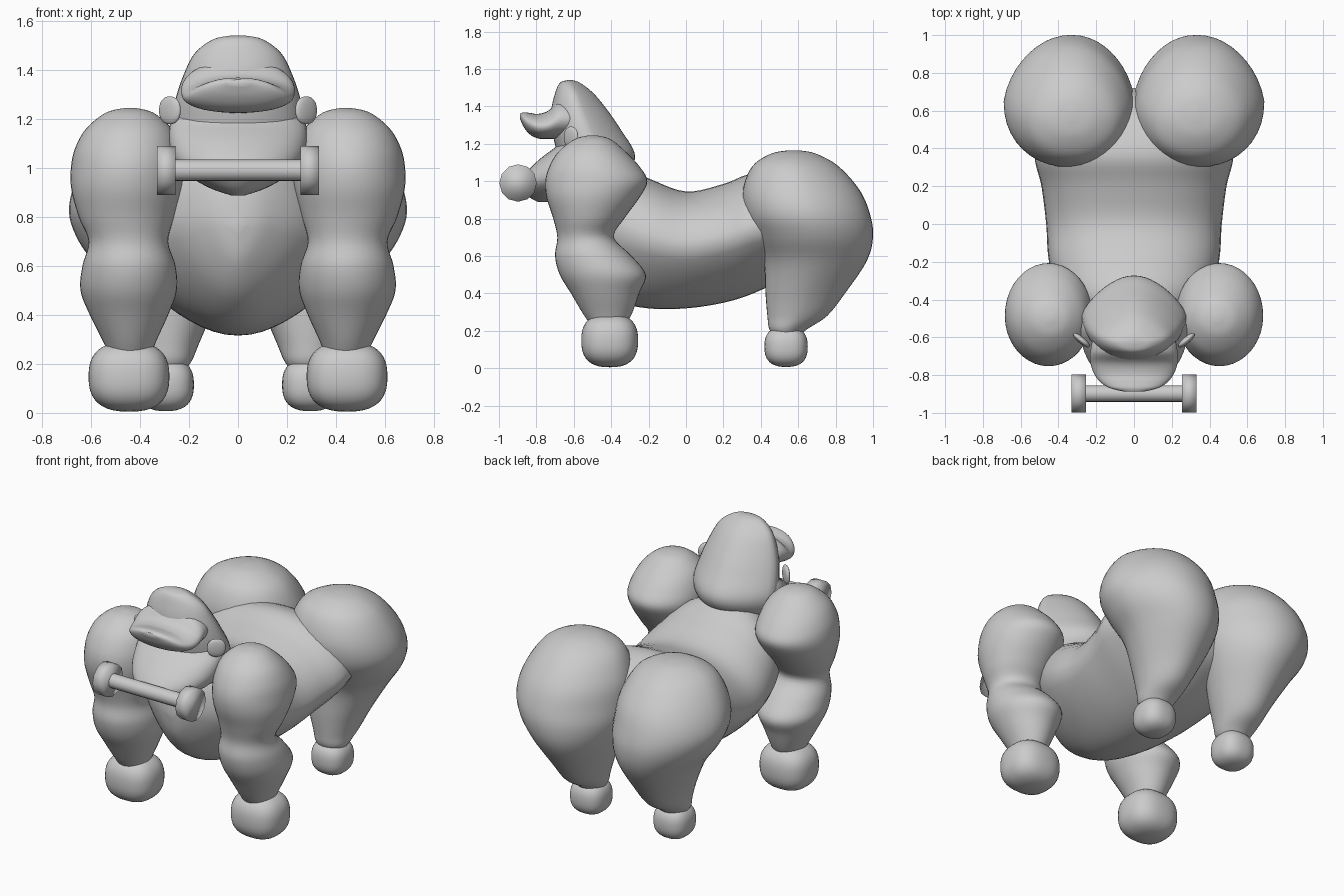
import bpy, bmesh, math
from mathutils import Vector, Matrix

grey = bpy.data.materials.new("plain grey")
grey.diffuse_color = (0.6, 0.6, 0.6, 1)


def finish(bm, name, angle=60):
    """Turn a bmesh into a smooth shaded grey object."""
    bmesh.ops.recalc_face_normals(bm, faces=bm.faces)
    mesh = bpy.data.meshes.new(name)
    bm.to_mesh(mesh)
    bm.free()
    mesh.materials.append(grey)
    ob = bpy.data.objects.new(name, mesh)
    bpy.context.collection.objects.link(ob)
    bpy.ops.object.select_all(action='DESELECT')
    ob.select_set(True)
    bpy.context.view_layer.objects.active = ob
    bpy.ops.object.shade_smooth_by_angle(angle=math.radians(angle))
    return ob


def power(v, e):
    return math.copysign(abs(v) ** e, v)


def spline(rows, steps):
    """Catmull-Rom interpolation through the section rows."""
    out = []
    n = len(rows)
    for i in range(n - 1):
        p = [rows[max(i - 1, 0)], rows[i], rows[i + 1], rows[min(i + 2, n - 1)]]
        for s in range(steps):
            t = s / steps
            out.append([0.5 * (2 * b + (c - a) * t + (2 * a - 5 * b + 4 * c - d) * t * t
                               + (3 * b - a - 3 * c + d) * t ** 3) for a, b, c, d in zip(*p)])
    out.append(list(rows[-1]))
    return out


def loft(name, rows, axis='z', exponent=2.0, side=1, high=0, low=0, segments=40, steps=5):
    """Skin of rounded sections; row = (position, x min, x max, other min, other max).
    high and low narrow the upper or lower end of the other axis."""
    bm = bmesh.new()
    rings = []
    for t, x0, x1, o0, o1 in spline(rows, steps):
        ring = []
        for k in range(segments):
            a = math.tau * k / segments
            c, s = math.cos(a), math.sin(a)
            narrow = 1 - (high * s if s > 0 else -low * s)
            x = (x0 + x1) / 2 + (x1 - x0) / 2 * power(c, 2 / exponent) * narrow
            o = (o0 + o1) / 2 + (o1 - o0) / 2 * power(s, 2 / exponent)
            ring.append(bm.verts.new((side * x, o, t) if axis == 'z' else (side * x, t, o)))
        rings.append(ring)
    for r, q in zip(rings, rings[1:]):
        for k in range(segments):
            j = (k + 1) % segments
            bm.faces.new((r[k], r[j], q[j], q[k]))
    bm.faces.new(rings[0])
    bm.faces.new(rings[-1])
    return finish(bm, name)


def rounded_block(name, center, radii, exponent=2.55, turn=0):
    """Ball pushed towards a box shape, turned about z."""
    bm = bmesh.new()
    bmesh.ops.create_cube(bm, size=2)
    bmesh.ops.subdivide_edges(bm, edges=bm.edges[:], cuts=9, use_grid_fill=True)
    spin = Matrix.Rotation(turn, 3, 'Z')
    for v in bm.verts:
        d = v.co.normalized()
        k = sum(abs(c) ** exponent for c in d) ** (-1 / exponent)
        v.co = Vector(center) + spin @ Vector([r * k * e for r, e in zip(radii, d)])
    return finish(bm, name)


def rod(name, x0, x1, radius, y, z, sides, angle):
    """Cylinder lying along x."""
    bm = bmesh.new()
    bmesh.ops.create_cone(bm, cap_ends=True, segments=sides, radius1=radius,
                          radius2=radius, depth=x1 - x0)
    for v in bm.verts:
        v.co = Vector((v.co.z + (x0 + x1) / 2, v.co.x + y, v.co.y + z))
    return finish(bm, name, angle)


# Torso, from chest to rump
loft("body", [
    (-0.68, -0.02, 0.02, 0.74, 0.78), (-0.65, -0.12, 0.12, 0.61, 0.95),
    (-0.55, -0.26, 0.26, 0.47, 1.05), (-0.38, -0.39, 0.39, 0.36, 1.09),
    (-0.20, -0.45, 0.45, 0.32, 1.015), (0.0, -0.465, 0.465, 0.32, 0.945),
    (0.20, -0.49, 0.49, 0.35, 0.985), (0.36, -0.525, 0.525, 0.40, 1.04),
    (0.52, -0.48, 0.48, 0.48, 0.99), (0.66, -0.32, 0.32, 0.58, 0.88),
    (0.72, -0.02, 0.02, 0.70, 0.74)], axis='y', exponent=2.1, low=0.36)

# Arms and legs, mirrored left and right
for side, tag in ((1, "left"), (-1, "right")):
    loft("arm_" + tag, [
        (1.245, 0.42, 0.46, -0.52, -0.48), (1.225, 0.345, 0.54, -0.595, -0.405),
        (1.16, 0.27, 0.62, -0.68, -0.325), (1.08, 0.235, 0.665, -0.73, -0.25),
        (1.0, 0.222, 0.682, -0.752, -0.207), (0.91, 0.23, 0.68, -0.745, -0.25),
        (0.80, 0.26, 0.65, -0.71, -0.33),
        (0.70, 0.285, 0.61, -0.688, -0.385), (0.60, 0.255, 0.635, -0.70, -0.29),
        (0.50, 0.25, 0.643, -0.675, -0.215), (0.40, 0.285, 0.605, -0.615, -0.25),
        (0.29, 0.335, 0.55, -0.55, -0.29), (0.22, 0.36, 0.52, -0.50, -0.33)], side=side)
    rounded_block("hand_" + tag, (0.445 * side, -0.408, 0.148), (0.165, 0.152, 0.143))

    # Haunch flowing into the shin
    loft("leg_" + tag, [
        (1.165, 0.31, 0.35, 0.55, 0.60), (1.147, 0.20, 0.46, 0.455, 0.695),
        (1.08, 0.085, 0.575, 0.355, 0.815), (0.95, 0.015, 0.66, 0.303, 0.93),
        (0.82, 0.0, 0.69, 0.315, 0.985), (0.70, 0.005, 0.65, 0.365, 1.0),
        (0.57, 0.045, 0.56, 0.415, 0.965), (0.40, 0.11, 0.47, 0.425, 0.85),
        (0.28, 0.16, 0.42, 0.435, 0.755), (0.21, 0.19, 0.395, 0.445, 0.65),
        (0.16, 0.23, 0.36, 0.48, 0.59)], exponent=2.15, side=side, high=0.18)
    rounded_block("foot_" + tag, (0.295 * side, 0.535, 0.115), (0.115, 0.116, 0.108))

    # Thin ear, angled outwards to the back
    rounded_block("ear_" + tag, (0.278 * side, -0.615, 1.235), (0.055, 0.018, 0.057), 2.2,
                  turn=math.radians(40 * side))

# Skull sloping back to a pointed nape
loft("head", [
    (1.54, -0.03, 0.03, -0.635, -0.605), (1.525, -0.10, 0.10, -0.675, -0.565),
    (1.47, -0.175, 0.175, -0.70, -0.495), (1.38, -0.222, 0.222, -0.72, -0.42),
    (1.27, -0.258, 0.258, -0.715, -0.345), (1.15, -0.278, 0.278, -0.69, -0.275),
    (1.06, -0.265, 0.265, -0.67, -0.30), (0.98, -0.22, 0.22, -0.64, -0.40),
    (0.90, -0.12, 0.12, -0.60, -0.48)], exponent=2.05, high=0.33)

# Jutting brow, its back end buried in the skull
loft("brow", [
    (-0.48, -0.12, 0.12, 1.25, 1.36), (-0.58, -0.205, 0.205, 1.235, 1.42),
    (-0.67, -0.23, 0.23, 1.225, 1.44), (-0.735, -0.23, 0.23, 1.225, 1.378),
    (-0.79, -0.213, 0.213, 1.228, 1.36), (-0.835, -0.18, 0.18, 1.25, 1.365),
    (-0.868, -0.13, 0.13, 1.29, 1.368), (-0.888, -0.05, 0.05, 1.335, 1.36)],
    axis='y', exponent=2.2, high=0.12)

# Muzzle and chin
loft("muzzle", [
    (1.24, -0.23, 0.23, -0.67, -0.42), (1.19, -0.272, 0.272, -0.69, -0.40),
    (1.12, -0.283, 0.283, -0.78, -0.38), (1.04, -0.268, 0.268, -0.86, -0.38),
    (0.98, -0.22, 0.22, -0.888, -0.42), (0.92, -0.12, 0.12, -0.845, -0.52),
    (0.888, -0.03, 0.03, -0.79, -0.68)])

# Dumbbell held in the mouth
rod("dumbbell_bar", -0.27, 0.27, 0.044, -0.898, 0.99, 16, 40)
for side, tag in ((1, "left"), (-1, "right")):
    rod("dumbbell_weight_" + tag, 0.293 * side - 0.038, 0.293 * side + 0.038,
        0.1, -0.898, 0.99, 12, 180)
